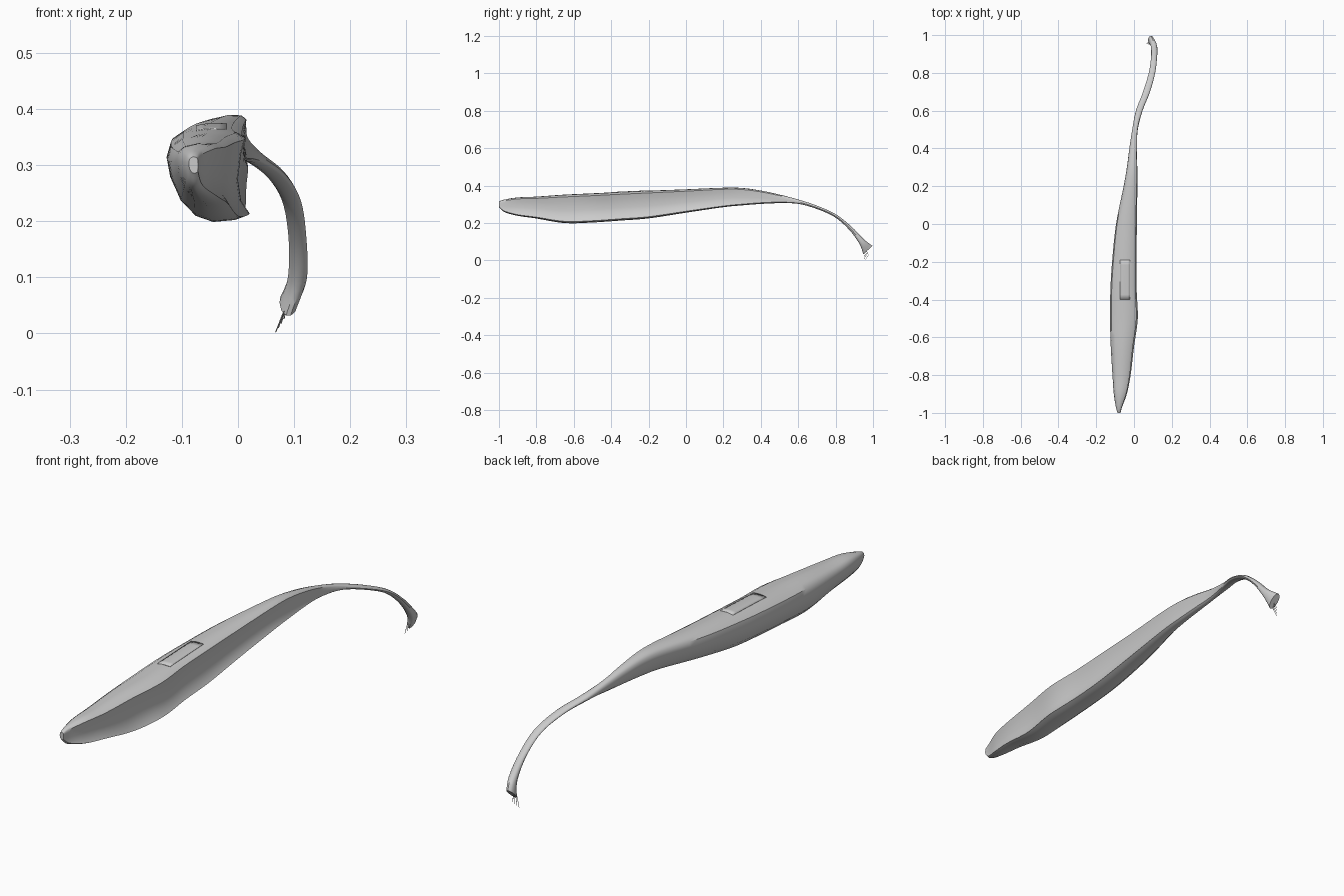
import bpy, bmesh, math
from mathutils import Vector
from mathutils.bvhtree import BVHTree

if "Cube" in bpy.data.objects:
    bpy.data.objects.remove(bpy.data.objects["Cube"])

# Pod cross-section in a unit square: rounded back, flat top, scooped right side with lip
PROFILE = [(0, .70), (.04, .5), (.17, .25), (.38, .07), (.62, 0), (.88, .02), (1, .06),
           (.9, .2), (.86, .45), (.9, .75), (.95, .92), (.82, .99), (.5, 1), (.2, .95), (.05, .86)]

# Stations: y, z centre, x left, x right, height, tilt in degrees, roundness
STATIONS = [
    (-1.0, .300, -.088, -.070, .030, 0, .6),
    (-.97, .292, -.096, -.062, .068, 0, .3),
    (-.90, .288, -.107, -.038, .098, 0, 0),
    (-.80, .283, -.114, -.018, .117, 0, 0),
    (-.65, .276, -.123, .000, .152, 0, 0),
    (-.50, .281, -.127, .020, .156, 0, 0),
    (-.35, .290, -.125, .014, .153, 0, 0),
    (-.20, .299, -.116, .014, .148, 0, 0),
    (.00, .318, -.095, .015, .125, 0, 0),
    (.20, .337, -.055, .018, .104, 0, 0),
    (.30, .341, -.038, .018, .093, 0, .1),
    (.40, .338, -.025, .018, .072, 0, .3),
    (.50, .329, -.010, .022, .046, 3, .6),
    (.60, .314, .010, .046, .023, 11, .9),
    (.70, .284, .048, .085, .017, 22, 1),
    (.80, .238, .078, .112, .016, 35, 1),
    (.88, .171, .090, .122, .021, 43, 1),
    (.94, .100, .089, .123, .035, 47, 1),
    (.972, .055, .074, .106, .068, 46, 1)]


def spline(rows, steps):
    """Smooth interpolation through all rows."""
    out = []
    for i in range(len(rows) - 1):
        a, b, c, d = (rows[max(0, min(len(rows) - 1, i + k))] for k in (-1, 0, 1, 2))
        for s in range(steps):
            t = s / steps
            out.append([.5 * (2 * q + (r - p) * t + (2 * p - 5 * q + 4 * r - w) * t * t
                              + (3 * q - p - 3 * r + w) * t ** 3)
                        for p, q, r, w in zip(a, b, c, d)])
    return out + [list(rows[-1])]


def ring(st):
    y, z, xl, xr, h, tilt, rnd = st
    t = math.radians(tilt)
    pts = []
    for u, v in PROFILE:
        a = math.atan2(v - .5, u - .5)
        u = u + (.5 + .5 * math.cos(a) - u) * rnd
        v = v + (.5 + .5 * math.sin(a) - v) * rnd
        o = (v - .5) * h
        pts.append(Vector((xl + (xr - xl) * u, y + o * math.sin(t), z + o * math.cos(t))))
    return pts


def finish(bm, name):
    bmesh.ops.recalc_face_normals(bm, faces=bm.faces)
    me = bpy.data.meshes.new(name)
    bm.to_mesh(me)
    ob = bpy.data.objects.new(name, me)
    bpy.context.collection.objects.link(ob)
    bpy.ops.object.select_all(action='DESELECT')
    ob.select_set(True)
    bpy.context.view_layer.objects.active = ob
    bpy.ops.object.shade_smooth_by_angle(angle=math.radians(40))
    return ob


# Pod body flowing into the curved stem
bm = bmesh.new()
rings = [[bm.verts.new(p) for p in ring(s)] for s in spline(STATIONS, 5)]
n = len(PROFILE)
for a, b in zip(rings, rings[1:]):
    for i in range(n):
        j = (i + 1) % n
        bm.faces.new((a[i], a[j], b[j], b[i]))
bm.faces.new(rings[0])
bm.faces.new(rings[-1])
bmesh.ops.recalc_face_normals(bm, faces=bm.faces)
tree = BVHTree.FromBMesh(bm)
finish(bm, "pod_and_stem")
bm.free()


def surface_patch(name, x0, x1, y0, y1, lift):
    """Thin raised flake that follows the top of the pod."""
    bm = bmesh.new()
    nx, ny = 5, 9
    g = []
    for j in range(ny):
        for i in range(nx):
            x, y = x0 + (x1 - x0) * i / (nx - 1), y0 + (y1 - y0) * j / (ny - 1)
            hit = tree.ray_cast(Vector((x, y, 1)), Vector((0, 0, -1)))[0]
            g.append(bm.verts.new((x, y, hit.z + lift)))
    for j in range(ny - 1):
        for i in range(nx - 1):
            k = j * nx + i
            bm.faces.new((g[k], g[k + 1], g[k + nx + 1], g[k + nx]))
    ob = finish(bm, name)
    bm.free()
    mod = ob.modifiers.new("thickness", 'SOLIDIFY')
    mod.thickness, mod.offset = lift * 1.6, -1


surface_patch("top_flake", -.075, -.02, -.40, -.19, .002)

# Frayed fibres at the broken stem end
for k in range(4):
    cu = bpy.data.curves.new("stem_fibre", 'CURVE')
    cu.dimensions = '3D'
    cu.bevel_depth, cu.bevel_resolution = .001, 1
    sp = cu.splines.new('POLY')
    sp.points.add(1)
    sp.points[0].co = (.082 + .002 * k, .95 + .005 * k, .04 + .004 * k, 1)
    sp.points[1].co = (.067 + .005 * k, .958 + .006 * k, .002 + .008 * k, 1)
    bpy.context.collection.objects.link(bpy.data.objects.new("stem_fibre", cu))
